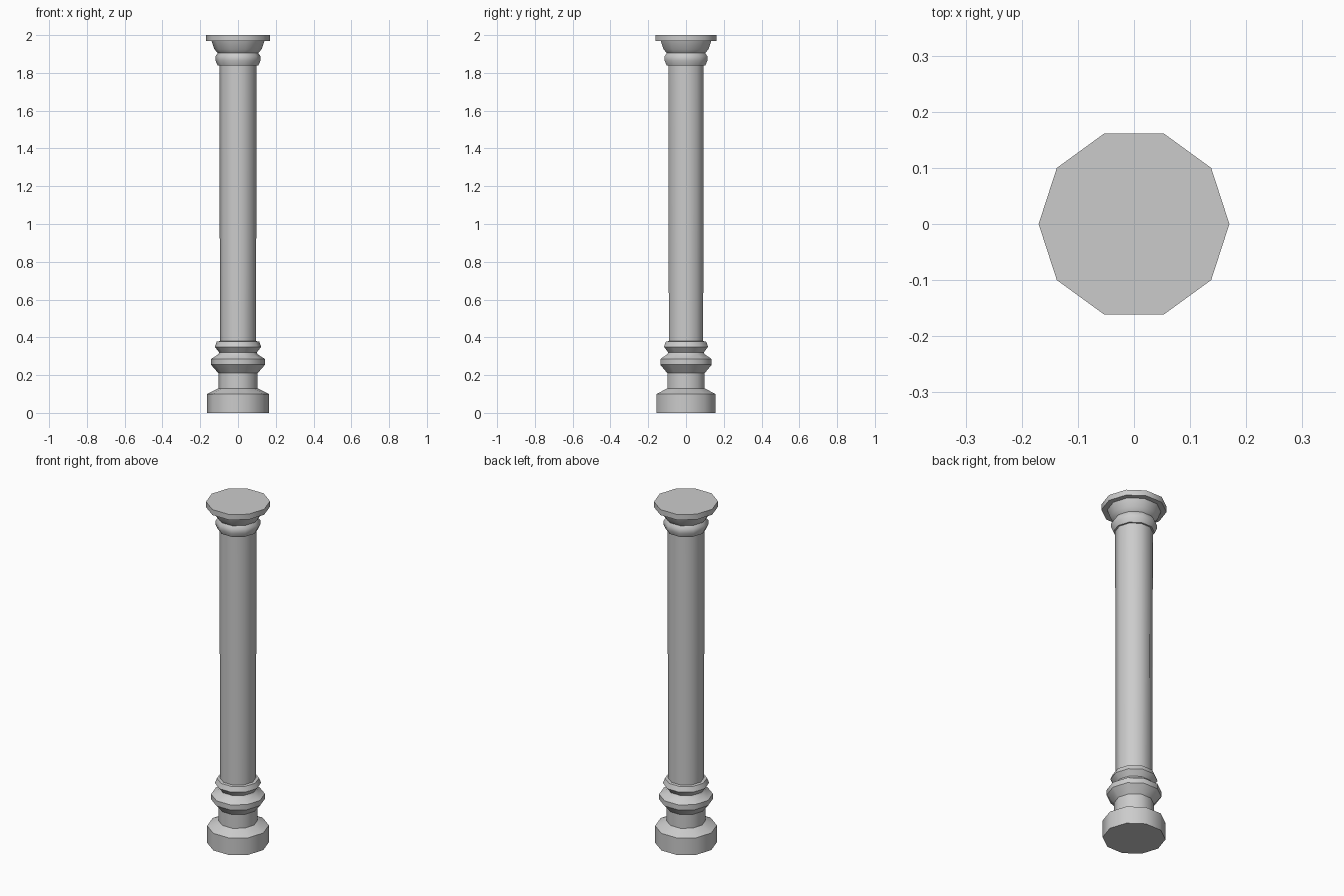
import bpy, bmesh, math

if "Cube" in bpy.data.objects:
    bpy.data.objects.remove(bpy.data.objects["Cube"])

SIDES = 10


def lathe(name, profile):
    """Closed ten-sided turned part from (radius, height) points."""
    bm = bmesh.new()
    rings = []
    for r, z in profile:
        rings.append([bm.verts.new((r * math.cos(2 * math.pi * i / SIDES),
                                    r * math.sin(2 * math.pi * i / SIDES), z))
                      for i in range(SIDES)])
    for a, b in zip(rings, rings[1:]):
        for i in range(SIDES):
            j = (i + 1) % SIDES
            bm.faces.new((a[i], a[j], b[j], b[i]))
    bm.faces.new(rings[0][::-1])
    bm.faces.new(rings[-1])
    mesh = bpy.data.meshes.new(name)
    bm.to_mesh(mesh)
    bm.free()
    obj = bpy.data.objects.new(name, mesh)
    bpy.context.collection.objects.link(obj)
    bpy.ops.object.select_all(action='DESELECT')
    obj.select_set(True)
    bpy.context.view_layer.objects.active = obj
    bpy.ops.object.shade_smooth_by_angle(angle=math.radians(37))
    return obj


# Foot block with sloped shoulder and neck
lathe("plinth", [(0.164, 0), (0.164, 0.10), (0.104, 0.13), (0.104, 0.21)])

# Two mouldings of the base
lathe("lower_base_ring", [(0.104, 0.21), (0.143, 0.255), (0.143, 0.285),
                          (0.104, 0.31), (0.099, 0.32)])
lathe("upper_base_ring", [(0.099, 0.32), (0.123, 0.35), (0.112, 0.378),
                          (0.095, 0.38)])

# Shaft, very slightly wider at the top
lathe("shaft", [(0.0955, 0.38), (0.0985, 1.84)])

# Collar under the capital
lathe("collar", [(0.108, 1.84), (0.119, 1.865), (0.119, 1.888), (0.107, 1.905)])

# Flared capital and top slab
lathe("capital", [(0.107, 1.905), (0.125, 1.925), (0.14, 1.968)])
lathe("top_slab", [(0.17, 1.968), (0.17, 2.0)])
